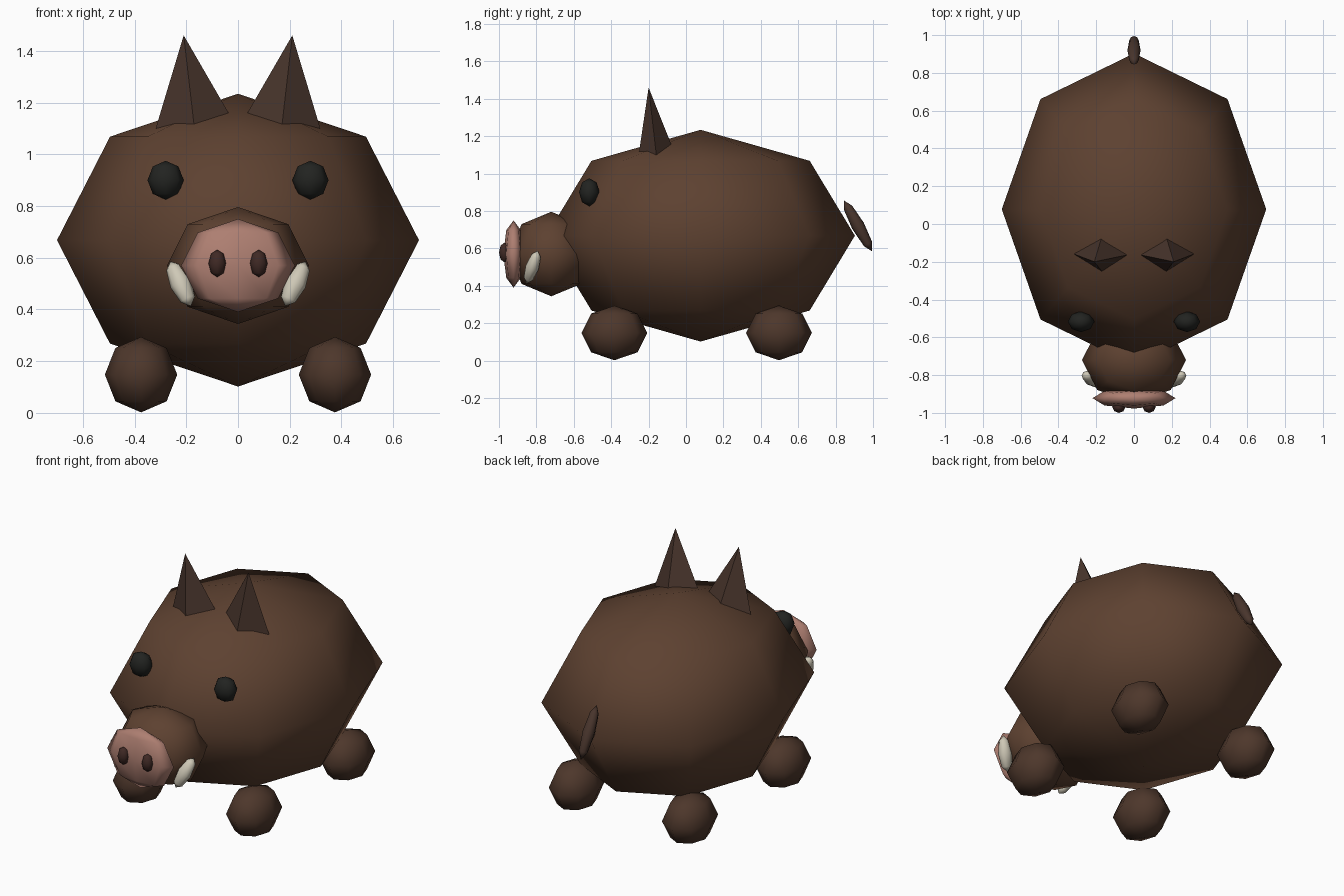
import bpy, bmesh
from math import radians
from mathutils import Vector, Matrix

if "Cube" in bpy.data.objects:
    bpy.data.objects.remove(bpy.data.objects["Cube"])


def material(name, rgb):
    m = bpy.data.materials.new(name)
    m.diffuse_color = (*rgb, 1)
    m.use_nodes = True
    m.node_tree.nodes["Principled BSDF"].inputs["Base Color"].default_value = m.diffuse_color
    return m


BROWN = material("brown_hide", (0.11, 0.053, 0.030))
DARK = material("dark_hide", (0.065, 0.035, 0.025))
LEG = material("leg_hide", (0.075, 0.038, 0.024))
PINK = material("pink_nose", (0.42, 0.21, 0.165))
IVORY = material("ivory", (0.62, 0.58, 0.47))
BLACK = material("eye_black", (0.016, 0.017, 0.015))
NOSTRIL = material("nostril_brown", (0.05, 0.022, 0.018))


def finish(name, bm, centre, up, mat, smooth):
    """Tilt the local z axis onto `up`, move into place and link."""
    rot = Vector((0, 0, 1)).rotation_difference(Vector(up)).to_matrix().to_4x4()
    bm.transform(Matrix.Translation(centre) @ rot)
    for f in bm.faces:
        f.smooth = smooth
    mesh = bpy.data.meshes.new(name)
    bm.to_mesh(mesh)
    bm.free()
    mesh.materials.append(mat)
    ob = bpy.data.objects.new(name, mesh)
    bpy.context.collection.objects.link(ob)


def blob(name, centre, radii, mat, up=(0, 0, 1)):
    """Low-poly ellipsoid: 8 segments, 4 rings."""
    bm = bmesh.new()
    bmesh.ops.create_uvsphere(bm, u_segments=8, v_segments=4, radius=1)
    bmesh.ops.scale(bm, vec=radii, verts=bm.verts)
    finish(name, bm, centre, up, mat, True)


def spike(name, tip, radii, height, mat, up):
    """Four-sided pyramid with its tip at `tip`."""
    bm = bmesh.new()
    bmesh.ops.create_cone(bm, cap_ends=True, segments=4,
                          radius1=1, radius2=0, depth=1)
    bmesh.ops.translate(bm, vec=(0, 0, -0.5), verts=bm.verts)
    bmesh.ops.remove_doubles(bm, verts=bm.verts, dist=1e-5)
    bmesh.ops.scale(bm, vec=(*radii, height), verts=bm.verts)
    finish(name, bm, tip, up, mat, False)


# Body, snout, nose and tail on the centre line
blob("body", (0, 0.078, 0.668), (0.70, 0.825, 0.566), BROWN)
blob("snout", (0, -0.72, 0.57), (0.275, 0.225, 0.226), BROWN)
blob("nose_disc", (0, -0.922, 0.57), (0.22, 0.055, 0.18), PINK)
blob("tail", (0, 0.92, 0.72), (0.035, 0.035, 0.155), DARK, (0, -0.48, 0.87))

# Paired parts
for side, s in (("left", -1), ("right", 1)):
    blob(f"{side}_eye", (s * 0.28, -0.517, 0.90), (0.07, 0.055, 0.075), BLACK)
    blob(f"{side}_nostril", (s * 0.08, -0.97, 0.578), (0.034, 0.03, 0.053), NOSTRIL)
    blob(f"{side}_tusk", (s * 0.222, -0.822, 0.50), (0.042, 0.036, 0.10), IVORY,
         (s * 0.08, 0.06, 0.175))
    spike(f"{side}_ear", (s * 0.21, -0.20, 1.46), (0.172, 0.107), 0.40, DARK,
          (s * 0.117, -0.117, 1))
    for end, y in (("front", -0.383), ("rear", 0.497)):
        blob(f"{end}_{side}_leg", (s * 0.375, y, 0.148), (0.14, 0.176, 0.146), LEG)
